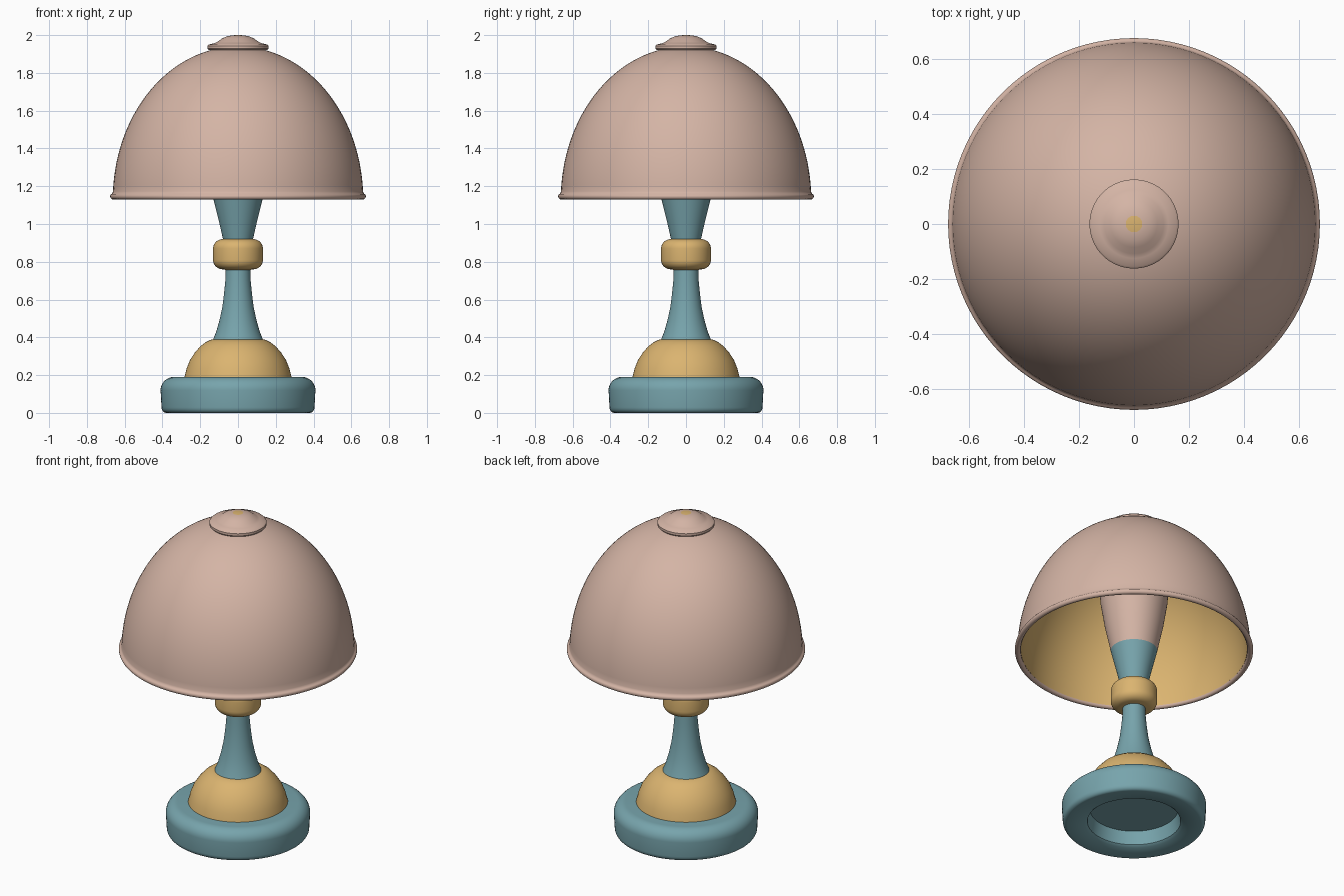
import bpy, bmesh, math

if "Cube" in bpy.data.objects:
    bpy.data.objects.remove(bpy.data.objects["Cube"])

def material(name, rgb):
    m = bpy.data.materials.new(name)
    lin = [((c / 255 + 0.055) / 1.055) ** 2.4 for c in rgb]
    m.diffuse_color = (*lin, 1)
    m.use_nodes = True
    m.node_tree.nodes["Principled BSDF"].inputs["Base Color"].default_value = m.diffuse_color
    return m

BEIGE = material("dusty pink", (212, 180, 165))
TEAL = material("muted teal", (119, 164, 172))
GOLD = material("warm gold", (219, 180, 112))

def lathe(name, profile, mats, rule=None, n=96):
    """Spin (radius, z) points round the z axis; rule maps segment index to material index."""
    bm = bmesh.new()
    rings = []
    for r, z in profile:
        if r < 1e-5:
            rings.append([bm.verts.new((0, 0, z))])
        else:
            rings.append([bm.verts.new((r * math.cos(2 * math.pi * i / n),
                                        r * math.sin(2 * math.pi * i / n), z)) for i in range(n)])
    for k, (a, b) in enumerate(zip(rings, rings[1:])):
        for i in range(n):
            j = (i + 1) % n
            vs = [a[i % len(a)], a[j % len(a)], b[j % len(b)], b[i % len(b)]]
            vs = list(dict.fromkeys(vs))
            if len(vs) > 2:
                f = bm.faces.new(vs)
                f.material_index = rule(k) if rule else 0
    bmesh.ops.recalc_face_normals(bm, faces=bm.faces)
    me = bpy.data.meshes.new(name)
    bm.to_mesh(me)
    bm.free()
    for m in mats:
        me.materials.append(m)
    ob = bpy.data.objects.new(name, me)
    bpy.context.collection.objects.link(ob)
    bpy.ops.object.select_all(action='DESELECT')
    bpy.context.view_layer.objects.active = ob
    ob.select_set(True)
    bpy.ops.object.shade_smooth_by_angle(angle=math.radians(40))
    return ob

def arc(cr, cz, rr, rz, a0, a1, steps=8):
    """Elliptical arc in the profile plane, angles in degrees."""
    return [(cr + rr * math.cos(math.radians(a0 + (a1 - a0) * i / steps)),
             cz + rz * math.sin(math.radians(a0 + (a1 - a0) * i / steps))) for i in range(steps + 1)]

# Rounded foot with a shallow recess underneath
lathe("base", [(0, 0.10), (0.25, 0.10), (0.265, 0.02), (0.28, 0.008)]
      + arc(0.38, 0.03, 0.025, 0.03, -90, 0, 5)
      + arc(0.34, 0.12, 0.07, 0.07, 0, 90) + [(0, 0.19)], [TEAL])

# Gold dome on the foot
lathe("base_dome", [(0, 0.18), (0.285, 0.18), (0.283, 0.19), (0.272, 0.235), (0.254, 0.28),
                    (0.228, 0.32), (0.197, 0.355), (0.17, 0.375), (0.145, 0.387),
                    (0.12, 0.39), (0, 0.39)], [GOLD])

# Flared lower stem
lathe("lower_stem", [(0, 0.38), (0.135, 0.38), (0.13, 0.393), (0.115, 0.43), (0.098, 0.49),
                     (0.083, 0.56), (0.074, 0.63), (0.067, 0.70), (0.064, 0.78), (0, 0.78)], [TEAL])

# Gold collar
lathe("collar", [(0, 0.757), (0.065, 0.757)] + arc(0.08, 0.81, 0.052, 0.05, -90, 0)
      + arc(0.08, 0.87, 0.052, 0.05, 0, 90) + [(0, 0.92)], [GOLD])

# Widening neck, teal below and pink inside the shade
lathe("neck", [(0, 0.91), (0.077, 0.91), (0.10, 1.01), (0.132, 1.14), (0.166, 1.30),
               (0.19, 1.45), (0.20, 1.60), (0.20, 1.80), (0, 1.80)],
      [TEAL, BEIGE], lambda k: 1 if k >= 3 else 0)

# Dome shade: pink outside and rim bead, gold lining
outer = arc(0, 1.13, 0.663, 0.81, 3, 79, 32)
bead = arc(0.661, 1.146, 0.016, 0.016, -180, 70, 12)
inner = arc(0, 1.13, 0.643, 0.785, 90, 1, 32)
inner[0] = (0, inner[0][1])
lathe("shade", inner + bead + outer + [(0, 1.935)], [BEIGE, GOLD],
      lambda k: 1 if k < len(inner) - 1 else 0)

# Stepped cap with a tiny gold tip
lathe("cap", [(0, 1.92), (0.155, 1.92), (0.162, 1.928), (0.162, 1.942), (0.155, 1.95),
              (0.125, 1.957), (0.108, 1.965), (0.085, 1.982), (0.06, 1.993),
              (0.03, 1.999), (0, 2.0)], [BEIGE, GOLD], lambda k: 1 if k == 9 else 0)
